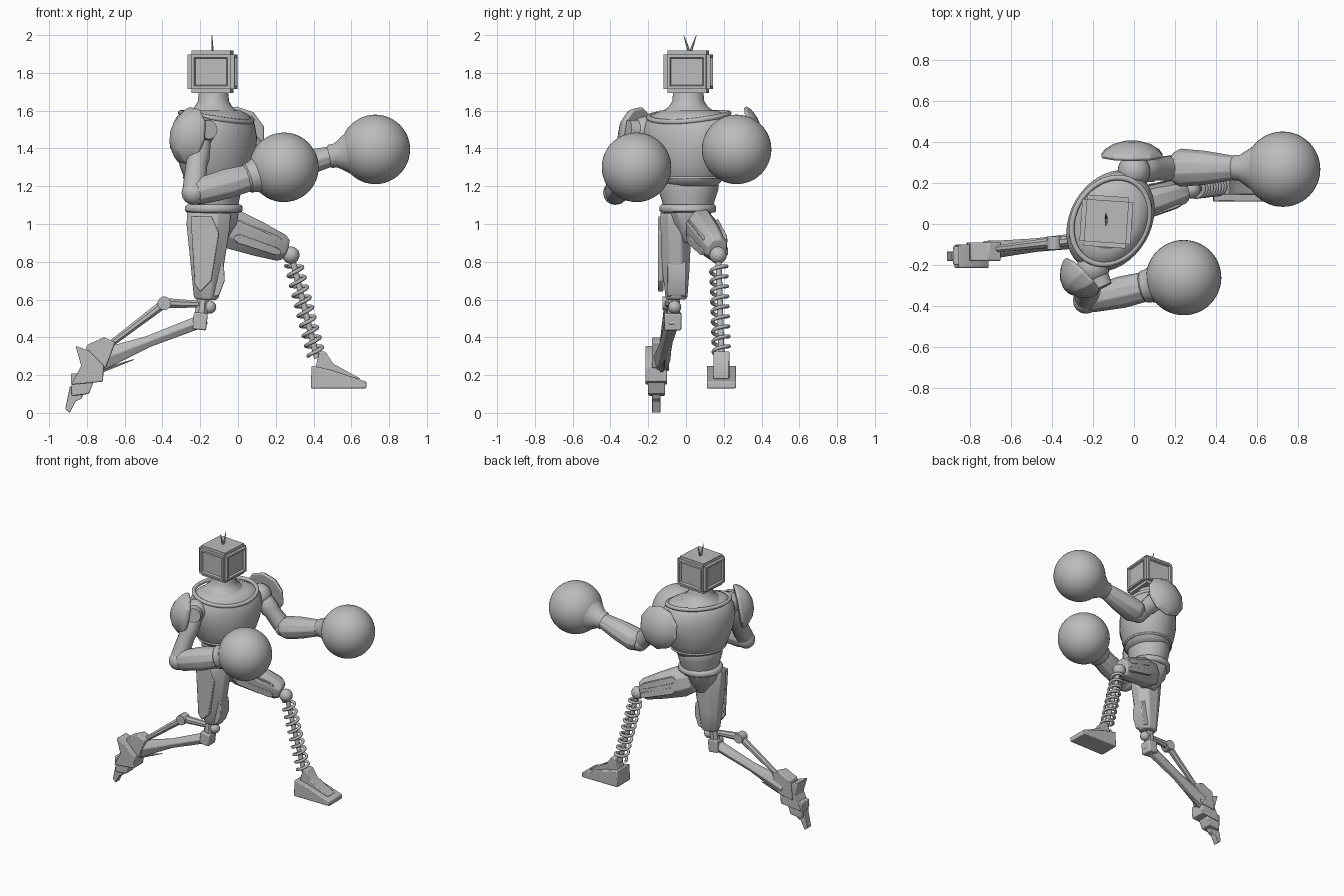
import bpy, bmesh
from math import sin, cos, pi, radians
from mathutils import Vector, Matrix

if "Cube" in bpy.data.objects:
    bpy.data.objects.remove(bpy.data.objects["Cube"])

grey = bpy.data.materials.new("plain_grey")
grey.use_nodes = True
grey.diffuse_color = (0.5, 0.5, 0.5, 1)
grey.node_tree.nodes["Principled BSDF"].inputs["Base Color"].default_value = (0.5, 0.5, 0.5, 1)


def finish(name, bm, angle=35, bevel=0):
    bmesh.ops.recalc_face_normals(bm, faces=bm.faces)
    mesh = bpy.data.meshes.new(name)
    bm.to_mesh(mesh)
    bm.free()
    mesh.materials.append(grey)
    ob = bpy.data.objects.new(name, mesh)
    bpy.context.collection.objects.link(ob)
    bpy.ops.object.select_all(action='DESELECT')
    ob.select_set(True)
    bpy.context.view_layer.objects.active = ob
    bpy.ops.object.shade_smooth_by_angle(angle=radians(angle))
    if bevel:
        mod = ob.modifiers.new("edge_bevel", 'BEVEL')
        mod.width, mod.segments = bevel, 2
    return ob


def skin(bm, rings):
    """Join matching rings of points into a closed, capped shell."""
    loops = [[bm.verts.new(p) for p in ring] for ring in rings]
    n = len(loops[0])
    for a, b in zip(loops, loops[1:]):
        for i in range(n):
            j = (i + 1) % n
            bm.faces.new((a[i], a[j], b[j], b[i]))
    bm.faces.new(loops[0])
    bm.faces.new(loops[-1])


def limb(name, start, end, profile, sides=8, bevel=0, angle=35):
    """Tapered part along an axis; profile holds (t, half height, half depth)."""
    p, q = Vector(start), Vector(end)
    d = (q - p).normalized()
    u = Vector((0, 1, 0)).cross(d)
    u = u.normalized() if u.length > 0.1 else Vector((0, 0, 1))
    v = d.cross(u)
    k = 1 / cos(pi / sides)
    turns = [2 * pi * (i + 0.5) / sides for i in range(sides)]
    bm = bmesh.new()
    skin(bm, [[p.lerp(q, t) + u * ra * k * cos(a) + v * rb * k * sin(a) for a in turns]
              for t, ra, rb in profile])
    return finish(name, bm, angle, bevel)


def rod(name, start, end, r0, r1=None, sides=12):
    r1 = r0 if r1 is None else r1
    return limb(name, start, end, [(0, r0, r0), (1, r1, r1)], sides)


def loft(name, centre, yaw, sections, sides=40):
    """Stacked ellipses; sections hold (z, half depth, half width)."""
    turn = Matrix.Rotation(radians(yaw), 3, 'Z')
    c = Vector(centre)
    bm = bmesh.new()
    skin(bm, [[c + turn @ Vector((rx * cos(2 * pi * i / sides), ry * sin(2 * pi * i / sides), z))
               for i in range(sides)] for z, rx, ry in sections])
    return finish(name, bm, 50)


def ball(name, centre, r, seg=24):
    bm = bmesh.new()
    bmesh.ops.create_uvsphere(bm, u_segments=seg, v_segments=seg // 2, radius=r)
    bmesh.ops.translate(bm, verts=bm.verts, vec=centre)
    return finish(name, bm, 60)


def plate(name, outline, y0, y1, bevel=0.006):
    """Side outline in x and z, extruded across y."""
    bm = bmesh.new()
    skin(bm, [[(x, y, z) for x, z in outline] for y in (y0, y1)])
    return finish(name, bm, 30, bevel)


def wire(name, points, thickness, closed=False):
    cu = bpy.data.curves.new(name, 'CURVE')
    cu.dimensions = '3D'
    cu.bevel_depth, cu.bevel_resolution = thickness, 2
    sp = cu.splines.new('POLY')
    sp.points.add(len(points) - 1)
    for pt, co in zip(sp.points, points):
        pt.co = (*co, 1)
    sp.use_cyclic_u = closed
    cu.materials.append(grey)
    ob = bpy.data.objects.new(name, cu)
    bpy.context.collection.objects.link(ob)
    bpy.ops.object.select_all(action='DESELECT')
    ob.select_set(True)
    bpy.context.view_layer.objects.active = ob
    bpy.ops.object.convert(target='MESH')
    bpy.ops.object.shade_smooth_by_angle(angle=radians(60))


# Head: bevelled box with recessed panels on its sides
bm = bmesh.new()
bmesh.ops.create_cube(bm, size=1)
bmesh.ops.scale(bm, verts=bm.verts, vec=(0.25, 0.25, 0.225))
bmesh.ops.bevel(bm, geom=bm.edges[:], offset=0.022, segments=2, affect='EDGES')
bm.normal_update()
panels = [f for f in bm.faces if abs(f.normal.z) < 0.1 and f.calc_area() > 0.02]
bmesh.ops.inset_individual(bm, faces=panels, thickness=0.02, depth=0)
bmesh.ops.inset_individual(bm, faces=panels, thickness=0.008, depth=-0.014)
bmesh.ops.rotate(bm, verts=bm.verts, matrix=Matrix.Rotation(radians(-4), 3, 'Z'))
bmesh.ops.translate(bm, verts=bm.verts, vec=(-0.135, 0.012, 1.806))
finish("head", bm, 25)
for side, y in (("right", -0.012), ("left", 0.055)):
    limb(side + "_antenna", (-0.135, 0.02, 1.9), (-0.138, y, 2.0),
         [(0, .006, .006), (.5, .005, .005), (1, .001, .001)], 6)

# Torso, turned at the shoulders
loft("neck", (-0.13, 0.012, 0), 0, [(1.56, .16, .17), (1.595, .13, .14), (1.62, .1, .105),
                                   (1.65, .083, .085), (1.72, .075, .078)])
loft("chest", (-0.115, 0.015, 0), -30, [
    (1.20, .13, .155), (1.235, .16, .185), (1.30, .183, .215), (1.38, .198, .245), (1.46, .198, .262),
    (1.53, .185, .25), (1.575, .158, .215), (1.60, .12, .16)])
loft("abdomen", (-0.125, 0.012, 0), -15, [(1.08, .125, .13), (1.12, .13, .14), (1.18, .142, .16),
                                         (1.23, .145, .165), (1.26, .13, .15)])
loft("waist_ring", (-0.128, 0.01, 0), 0, [(1.06, .14, .14), (1.07, .153, .15),
                                         (1.092, .153, .15), (1.104, .14, .14)])
turn = Matrix.Rotation(radians(-30), 3, 'Z')
wire("collar_trim", [Vector((-0.115, 0.015, 0)) + turn @ Vector(
    (.178 * cos(a), .222 * sin(a), 1.565 - .025 * cos(a) + .012 * sin(a) ** 2))
    for a in (2 * pi * i / 48 for i in range(48))], .014, True)
wire("rib_trim", [Vector((-0.115, 0.015, 1.245)) + turn @ Vector((.163 * cos(a), .19 * sin(a), 0))
                  for a in (2 * pi * i / 48 for i in range(48))], .008, True)
limb("pelvis", (-0.125, 0.01, 1.075), (-0.12, 0.01, 0.9),
     [(0, .13, .13), (.4, .12, .1), (1, .05, .04)], 8, .008)


# Arms
def arm(side, shoulder, joint_end, elbow, wrist, glove, fore, out, pad, pad_size):
    ball(side + "_shoulder", shoulder, .08)
    rod(side + "_shoulder_joint", shoulder, joint_end, .062, .05, 20)
    limb(side + "_upper_arm", shoulder, elbow,
         [(0, .05, .05), (.2, .062, .06), (.45, .064, .06), (.5, .056, .054), (.9, .06, .06), (1, .05, .05)], 12)
    ball(side + "_elbow", elbow, .064, 16)
    limb(side + "_forearm", elbow, wrist, fore, 10, .005)
    g, w = Vector(glove), Vector(wrist)
    cuff = fore[-1][1]
    limb(side + "_glove_cuff", w - (g - w) * .1, g, [
        (0, cuff, cuff), (.05, cuff + .01, cuff + .01), (.16, cuff + .012, cuff + .012),
        (.4, .105, .105), (.62, .145, .145), (.8, .15, .15)], 32)
    ball(side + "_glove", glove, .184, 48)
    pad, out = Vector(pad), Vector(out)
    a, b, h = pad_size
    limb(side + "_shoulder_pad", pad, pad + out.normalized() * h,
         [(0, a * .95, b * .95), (.15, a, b), (.45, a * .88, b * .88), (.8, a * .6, b * .58), (1, a * .25, b * .22)],
         10, .004, 28)


arm("right", (-.2, -.215, 1.49), (-.155, -.31, 1.5), (-.235, -.375, 1.165), (.06, -.305, 1.245),
    (.243, -.262, 1.3), [(0, .058, .05), (.1, .07, .062), (.6, .078, .075), (1, .07, .07)],
    (-.72, -.68, .15), (-.25, -.25, 1.465), (.15, .115, .11))
arm("left", (.0, .26, 1.48), (.05, .25, 1.51), (.19, .275, 1.28), (.5, .275, 1.36),
    (.727, .268, 1.395), [(0, .062, .07), (.12, .075, .09), (.5, .07, .08), (1, .052, .055)],
    (0, 1, .12), (-.01, .325, 1.465), (.15, .15, .08))

# Right leg: armoured thigh
limb("right_thigh", (-.155, -.06, 1.06), (-.168, -.05, .6),
     [(0, .115, .075), (.15, .115, .08), (.4, .1, .08), (.7, .082, .07), (.97, .066, .058), (1, .055, .05)], 8, .006)
plate("right_thigh_panel", [(-.25, 1.04), (-.14, 1.04), (-.1, .95), (-.14, .7), (-.2, .64), (-.23, .68)],
      -.147, -.12)
plate("right_knee_guard", [(-.12, .82), (-.075, .79), (-.07, .7), (-.1, .62), (-.15, .61), (-.15, .8)],
      -.1, .0)
ball("right_knee", (-.15, -.06, .56), .035, 16)
rod("right_knee_post", (-.185, -.06, .62), (-.2, -.07, .48), .03, .035, 8)
limb("right_knee_block", (-.196, -.07, .53), (-.206, -.07, .44), [(0, .037, .045), (1, .037, .045)], 4, .008)

# Right shin with its linkage
limb("right_shin", (-.17, -.07, .495), (-.73, -.13, .28),
     [(0, .025, .03), (.1, .034, .035), (.55, .03, .03), (.8, .045, .035), (1, .058, .042)], 6, .005)
rod("right_link_upper", (-.2, -.07, .575), (-.39, -.09, .582), .018, .026, 8)
rod("right_link_pivot", (-.39, -.125, .58), (-.39, -.06, .58), .035)
rod("right_link_lower", (-.39, -.09, .58), (-.7, -.125, .345), .024, .016, 8)
rod("right_heel_spike", (-.72, -.13, .225), (-.55, -.11, .283), .012, .002, 6)

# Right foot, raised on its toe
plate("right_ankle", [(-.8, .36), (-.71, .4), (-.65, .375), (-.7, .24), (-.82, .22)], -.18, -.09)
plate("right_foot_heel", [(-.86, .355), (-.79, .33), (-.71, .25), (-.715, .165), (-.88, .15), (-.83, .25)],
      -.215, -.1)
plate("right_foot_middle", [(-.885, .21), (-.75, .2), (-.79, .1), (-.88, .09)], -.2, -.11)
plate("right_foot_toe", [(-.89, .14), (-.8, .13), (-.83, .075), (-.86, .06), (-.89, 0), (-.915, .02)], -.18, -.135, .003)

# Left leg: raised thigh with ribbed panels
limb("left_thigh", (-.1, .06, 1.0), (.25, .165, .865),
     [(0, .09, .07), (.2, .105, .08), (.6, .09, .075), (.93, .072, .062), (1, .055, .05)], 8, .006)
for i, (dz, dy) in enumerate(((.045, -.07), (-.035, -.075), (.045, .07), (-.035, .075))):
    limb("left_thigh_rib_%d" % (i + 1), (-.02, .085 + dy, .965 + dz), (.225, .155 + dy * .8, .875 + dz * .8),
         [(0, .012, .008), (.1, .024, .012), (.9, .02, .012), (1, .012, .008)], 4, .003)
ball("left_knee", (.28, .17, .835), .046, 20)

# Left shin: coil spring around a rod
top, low = Vector((.286, .172, .82)), Vector((.418, .188, .29))
rod("left_shin_rod", top, low, .016)
axis = (low - top).normalized()
side = Vector((0, 1, 0)).cross(axis).normalized()
across = axis.cross(side)
steps, coils = 198, 9
wire("left_shin_spring", [top.lerp(low, .06 + .9 * i / steps) + .042 * (
    side * cos(2 * pi * coils * i / steps) + across * sin(2 * pi * coils * i / steps))
    for i in range(steps + 1)], .01)

# Left foot
plate("left_foot_sole", [(.385, .13), (.39, .25), (.5, .225), (.68, .165), (.68, .13)], .11, .265)
plate("left_foot_upper", [(.4, .2), (.415, .26), (.432, .325), (.462, .325), (.505, .26), (.65, .18)], .145, .23)
